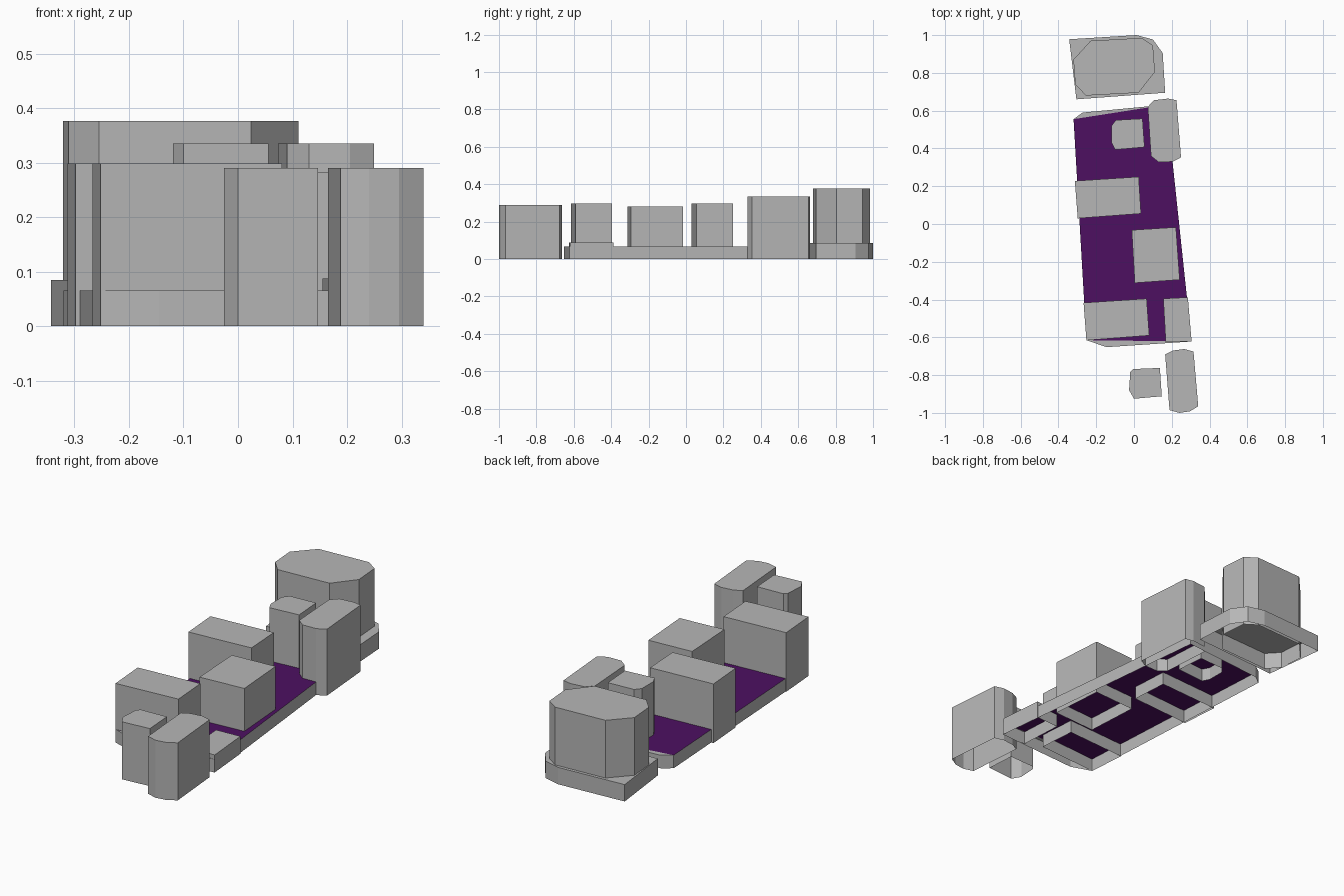
import bpy, bmesh


def material(name, rgb):
    m = bpy.data.materials.new(name)
    m.diffuse_color = (*rgb, 1.0)
    return m


GREY = material("pale grey", (0.47, 0.47, 0.47))
PURPLE = material("deep purple", (0.075, 0.005, 0.12))


def block(name, outline, height, roof_faces=None):
    """Open-bottomed extrusion of a clockwise outline; roof_faces = [(corner indices, slot)]."""
    bm = bmesh.new()
    low = [bm.verts.new((x, y, 0)) for x, y in outline]
    top = [bm.verts.new((x, y, height)) for x, y in outline]
    n = len(outline)
    for i in range(n):
        j = (i + 1) % n
        bm.faces.new((low[j], low[i], top[i], top[j]))
    for corners, slot in roof_faces or [(range(n), 0)]:
        f = bm.faces.new([top[i] for i in reversed(corners)])
        f.material_index = slot
    mesh = bpy.data.meshes.new(name)
    bm.to_mesh(mesh)
    bm.free()
    mesh.materials.append(GREY)
    mesh.materials.append(PURPLE)
    ob = bpy.data.objects.new(name, mesh)
    bpy.context.collection.objects.link(ob)
    return ob


# Long central podium: purple deck with a grey sliver at each end
block("central_podium",
      [(-0.32, 0.555), (-0.272, 0.59), (0.172, 0.632),
       (0.305, -0.622), (-0.145, -0.652), (-0.252, -0.615)], 0.066,
      [((0, 2, 3, 5), 1), ((0, 1, 2), 0), ((3, 4, 5), 0)])

# Blocks standing on the central podium
block("back_left_block",
      [(-0.313, 0.228), (0.025, 0.25), (0.037, 0.055), (-0.298, 0.03)], 0.298)
block("middle_right_block",
      [(-0.012, -0.032), (0.222, -0.017), (0.242, -0.295), (0.004, -0.312)], 0.282)
block("front_left_block",
      [(-0.267, -0.417), (0.067, -0.395), (0.081, -0.59), (-0.252, -0.616)], 0.298)
block("front_annex",
      [(0.155, -0.395), (0.285, -0.388), (0.305, -0.621), (0.168, -0.625)], 0.088)
block("back_small_block",
      [(-0.119, 0.52), (-0.096, 0.55), (0.045, 0.558), (0.056, 0.407),
       (-0.1, 0.393), (-0.119, 0.43)], 0.335)
block("back_right_tower",
      [(0.073, 0.62), (0.105, 0.655), (0.18, 0.664), (0.225, 0.655),
       (0.249, 0.353), (0.205, 0.33), (0.13, 0.328), (0.09, 0.36)], 0.335)

# Free-standing pair at the front
block("front_small_tower",
      [(-0.026, -0.88), (-0.02, -0.785), (-0.005, -0.768), (0.137, -0.762),
       (0.147, -0.912), (0.0, -0.925)], 0.29)
block("front_right_tower",
      [(0.165, -0.69), (0.205, -0.67), (0.265, -0.662), (0.315, -0.675),
       (0.34, -0.965), (0.295, -0.992), (0.24, -1.0), (0.188, -0.985)], 0.29)

# Large tower with its low base at the back
block("back_base",
      [(-0.343, 0.978), (0.013, 1.0), (0.1, 0.977), (0.152, 0.905),
       (0.165, 0.695), (-0.305, 0.66)], 0.085)
block("back_tower",
      [(-0.321, 0.87), (-0.23, 0.97), (0.04, 0.985), (0.1, 0.945),
       (0.111, 0.805), (0.024, 0.695), (-0.255, 0.68), (-0.311, 0.74)], 0.376)
